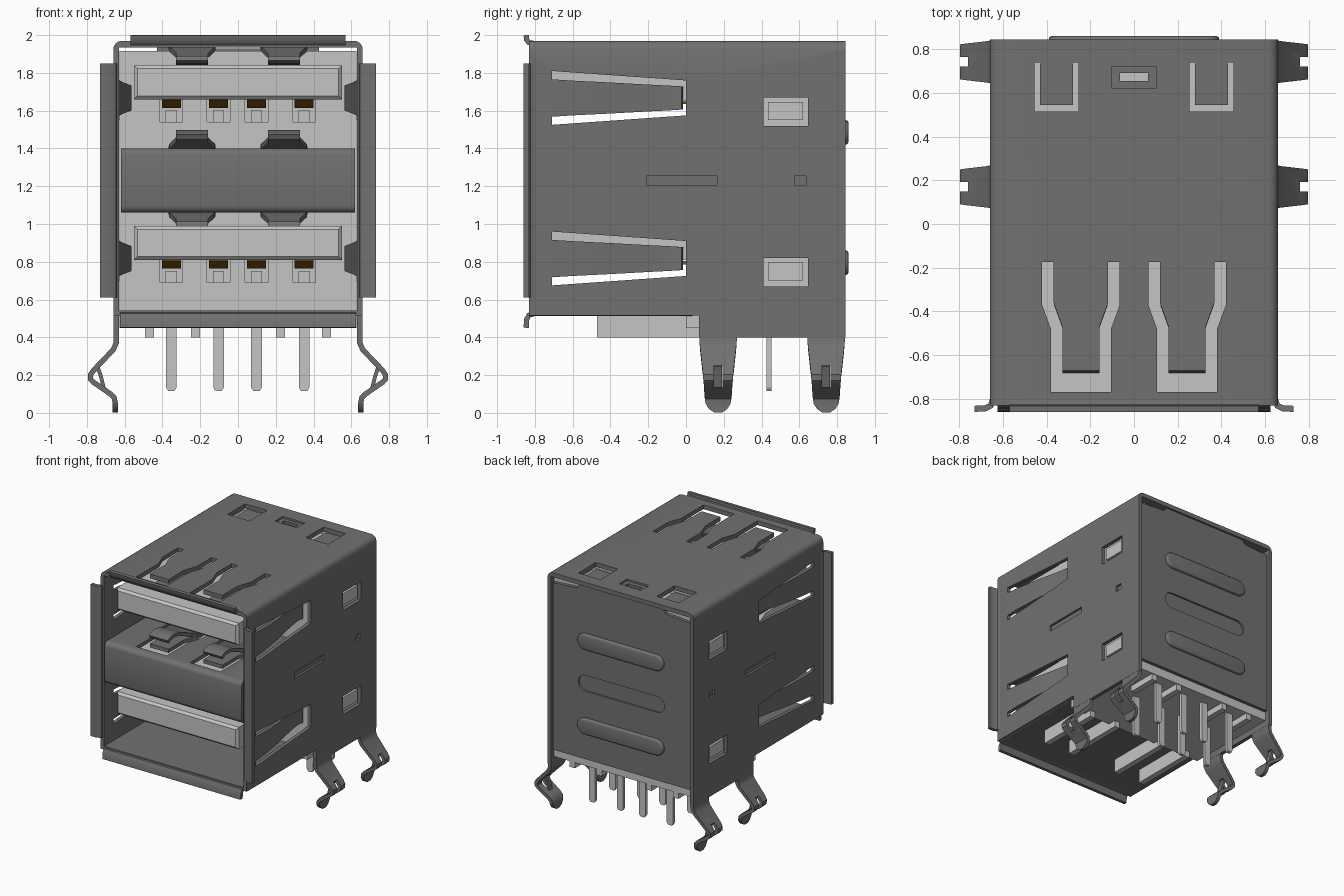
import bpy, bmesh, math
from mathutils import Vector

if "Cube" in bpy.data.objects:
    bpy.data.objects.remove(bpy.data.objects["Cube"], do_unlink=True)


def material(name, rgb):
    m = bpy.data.materials.new(name)
    m.use_nodes = True
    m.diffuse_color = (*rgb, 1)
    m.node_tree.nodes["Principled BSDF"].inputs["Base Color"].default_value = (*rgb, 1)
    return m


METAL = material("dark grey metal", (0.165, 0.165, 0.165))
LIGHT = material("light grey plastic", (0.56, 0.56, 0.56))
GOLD = material("gold contact", (0.26, 0.10, 0.006))


def make(name, bm, mat):
    bmesh.ops.recalc_face_normals(bm, faces=bm.faces)
    me = bpy.data.meshes.new(name)
    bm.to_mesh(me)
    bm.free()
    ob = bpy.data.objects.new(name, me)
    bpy.context.collection.objects.link(ob)
    if mat:
        me.materials.append(mat)
    return ob


def apply_mod(ob, mod):
    bpy.context.view_layer.objects.active = ob
    bpy.ops.object.modifier_apply(modifier=mod.name)


def smooth(ob):
    bpy.ops.object.select_all(action='DESELECT')
    ob.select_set(True)
    bpy.context.view_layer.objects.active = ob
    bpy.ops.object.shade_smooth_by_angle(angle=math.radians(35))


def prism(name, poly, axis, lo, hi, mat=None):
    """Extrude a 2D outline along one axis."""
    put = {'x': lambda u, v, w: (w, u, v), 'y': lambda u, v, w: (u, w, v),
           'z': lambda u, v, w: (u, v, w)}[axis]
    bm = bmesh.new()
    a = [bm.verts.new(put(u, v, lo)) for u, v in poly]
    b = [bm.verts.new(put(u, v, hi)) for u, v in poly]
    bm.faces.new(a)
    bm.faces.new(b[::-1])
    n = len(poly)
    for i in range(n):
        bm.faces.new((a[i], a[(i + 1) % n], b[(i + 1) % n], b[i]))
    return make(name, bm, mat)


def box(name, x, y, z, mat=None):
    return prism(name, [(x[0], y[0]), (x[1], y[0]), (x[1], y[1]), (x[0], y[1])], 'z', z[0], z[1], mat)


def bevel(ob, width, rule=lambda a, b: True, segments=3):
    bm = bmesh.new()
    bm.from_mesh(ob.data)
    edges = [e for e in bm.edges if rule(e.verts[0].co, e.verts[1].co)]
    bmesh.ops.bevel(bm, geom=edges, offset=width, segments=segments, profile=0.5, affect='EDGES')
    bm.to_mesh(ob.data)
    bm.free()
    smooth(ob)


def cut(ob, *cutters):
    for c in cutters:
        c.hide_render = True
        m = ob.modifiers.new("cut", 'BOOLEAN')
        m.operation, m.solver, m.object = 'DIFFERENCE', 'EXACT', c
        apply_mod(ob, m)
        bpy.data.objects.remove(c, do_unlink=True)


def ribbon(name, rows, mat=METAL, thick=0.028):
    """Bent sheet strip: rows of (centre, half width vector)."""
    bm = bmesh.new()
    prev = None
    for c, h in rows:
        c, h = Vector(c), Vector(h)
        cur = (bm.verts.new(c - h), bm.verts.new(c + h))
        if prev:
            bm.faces.new((prev[0], prev[1], cur[1], cur[0]))
        prev = cur
    ob = make(name, bm, mat)
    m = ob.modifiers.new("sheet", 'SOLIDIFY')
    m.thickness, m.offset = thick, 0
    apply_mod(ob, m)
    smooth(ob)
    return ob


def springs(plate, z, d, label):
    """Cut a pair of U slots in a plate and add bent spring tongues."""
    left = [(-.1375, -.77), (-.1375, -.48), (-.1775, -.37), (-.1775, -.175),
            (-.125, -.175), (-.125, -.36), (-.085, -.47), (-.085, -.67)]
    outline = left + [(-x, y) for x, y in reversed(left)]
    path = [(-.16, 0, .125), (-.27, .005, .125), (-.37, .025, .122), (-.47, .06, .085),
            (-.54, .088, .085), (-.60, .098, .085), (-.64, .092, .085), (-.675, .075, .085)]
    for s in (-1, 1):
        cx = s * .243
        cut(plate, prism("slot", [(cx + x, y) for x, y in outline], 'z', z - .06, z + .06))
        ribbon(label, [((cx, y, z + d * dz), (w, 0, 0)) for y, dz, w in path])


# Folded outer shell: top and sides, open front, back and bottom
shell = box("outer_shell", (-.66, .66), (-.83, .845), (.40, 1.97), METAL)
bevel(shell, .045, lambda a, b: a.z > 1.9 and b.z > 1.9 and abs(a.x - b.x) < .01, 4)
cut(shell, box("c", (-.63, .63), (-1, 1), (.2, 1.935)),
    box("c", (-1, 1), (-1, .07), (.2, .515)))
for dz in (0, -.85):
    cut(shell,
        prism("c", [(-.71, 1.525 + dz), (0, 1.575 + dz), (0, 1.76 + dz), (-.71, 1.81 + dz)], 'x', -1, 1),
        box("c", (-1, 1), (.41, .645), (1.52 + dz, 1.67 + dz)))
for s in (-1, 1):
    x = sorted((s * .642, s * .8))
    cut(shell, box("c", x, (-.21, .165), (1.205, 1.255)), box("c", x, (.575, .635), (1.205, 1.255)),
        box("c", sorted((s * .255, s * .455)), (.515, .74), (1.8, 2.1)))
    box("window_tab_top", sorted((s * .28, s * .43)), (.545, .735), (1.89, 1.935), METAL)
cut(shell, box("c", (-.1, .1), (.62, .72), (1.955, 2.1)), box("c", (-.065, .065), (.655, .69), (1.8, 2.1)))
springs(shell, 1.953, -1, "top_spring")
smooth(shell)

# Bottom sheet and flared lips around the opening
floor = box("bottom_sheet", (-.65, .65), (-.83, .035), (.512, .542), METAL)
bevel(floor, .02, lambda a, b: a.z < .52 and b.z < .52 and abs(a.x - b.x) < .01)
lip = [(-.80, 0), (-.832, .006), (-.844, .02), (-.846, .045)]
ribbon("top_lip", [((0, y, 1.955 + d), (.57, 0, 0)) for y, d in lip])
ribbon("bottom_lip", [((0, y, .527 - d * 1.7), (.625, 0, 0)) for y, d in lip])
for s in (-1, 1):
    ribbon("side_lip", [((s * (.645 + d * 1.9), y, 1.23), (0, 0, .62)) for y, d in lip])

# Side springs, one per port on each side
for s in (-1, 1):
    for dz in (0, -.85):
        ribbon("side_spring", [((s * x, y, 1.667 + dz), (0, 0, h)) for y, x, h in
                               [(-.725, .645, .10), (-.6, .64, .092), (-.4, .62, .082), (-.2, .59, .071),
                                (-.1, .578, .066), (-.05, .58, .063), (-.02, .59, .06)]])

# Sprung mounting legs
for s in (-1, 1):
    for cy in (.17, .742):
        path = [(.645, .44, .102), (.645, .37, .098), (.66, .335, .095), (.765, .225, .083),
                (.782, .2, .08), (.78, .178, .078), (.765, .162, .076), (.675, .1, .072),
                (.655, .08, .07), (.65, .05, .066), (.65, .02, .048), (.65, .002, .02)]
        leg = ribbon("mounting_leg", [((s * x, cy, z), (0, h, 0)) for x, z, h in path])
        cut(leg, box("c", sorted((s * .70, s * .9)), (cy - .022, cy + .022), (.135, .25)))
        smooth(leg)
        ribbon("leg_brace", [((s * x, cy, z), (0, .021, 0)) for x, z in
                             [(.745, .25), (.725, .19), (.71, .13)]], thick=.02)

# Back cover with two raised ribs and one sunken rib
half = [(.62, .52), (.62, 1.885), (.40, 1.9), (.38, 1.93)]
back = prism("back_cover", half + [(-x, z) for x, z in reversed(half)], 'y', .808, .835, METAL)


def capsule(name, z, lo, hi, mat=None):
    pts = []
    for s in (1, -1):
        for i in range(9):
            a = math.radians(-90 + i * 22.5)
            pts.append((s * (.325 + .065 * math.cos(a)), z + s * .065 * math.sin(a)))
    return prism(name, pts, 'y', lo, hi, mat)


cut(back, capsule("c", 1.14, .82, .9))
for z in (1.485, .795):
    rib = capsule("raised_rib", z, .82, .86, METAL)
    bevel(rib, .015, lambda a, b: a.y > .85 and b.y > .85)

# Divider between the two ports, with a plastic core
divider = box("port_divider", (-.62, .62), (-.84, .02), (1.06, 1.40), METAL)
bevel(divider, .035, lambda a, b: a.y < -.8 and b.y < -.8 and abs(a.z - b.z) < .01)
cut(divider, box("c", (-1, 1), (-.81, .1), (1.09, 1.37)))
springs(divider, 1.385, 1, "divider_top_spring")
springs(divider, 1.075, -1, "divider_bottom_spring")
smooth(divider)
box("divider_core", (-.6, .6), (-.78, .02), (1.12, 1.34), LIGHT)

# Plastic housing, tongues, contacts and side tabs
housing = box("housing", (-.628, .628), (.0, .806), (.45, 1.915), LIGHT)
cut(housing, box("c", (-.5, .5), (.5, .78), (1.89, 2)))
XS = (-.353, -.103, .098, .35)
for dz in (0, -.85):
    for x in XS:
        cut(housing, box("c", (x - .06, x + .06), (-.1, .2), (1.54 + dz, 1.67 + dz)))
        box("contact_base", (x - .03, x + .03), (.02, .21), (1.53 + dz, 1.6 + dz), LIGHT)
        ribbon("contact", [((x, y, z + dz), (.05, 0, 0)) for y, z in
                           [(-.72, 1.665), (-.62, 1.645), (-.5, 1.625), (-.4, 1.64), (0, 1.645), (.19, 1.63)]],
               GOLD, .02)
    tongue = box("port_tongue", (-.55, .55), (-.79, .02), (1.66 + dz, 1.84 + dz), LIGHT)
    bevel(tongue, .018, lambda a, b: a.y < -.7 and b.y < -.7, 1)
    for s in (-1, 1):
        box("side_tab", sorted((s * .62, s * .645)), (.435, .62), (1.55 + dz, 1.645 + dz), LIGHT)

# Standoff rails under the housing
for x in (-.468, -.225, .225, .468):
    box("standoff_rail", (x - .024, x + .024), (-.47, .07), (.40, .515), LIGHT)
    box("rear_standoff", (x - .024, x + .024), (.55, .80), (.40, .46), LIGHT)
box("housing_foot", (-.628, .628), (.03, .07), (.45, .55), LIGHT)

# Two rows of solder pins with tapered tips
for x in XS:
    for y in (.44, .70):
        prism("solder_pin", [(x - .028, .47), (x - .028, .135), (x - .016, .115), (x + .016, .115),
                             (x + .028, .135), (x + .028, .47)], 'y', y - .013, y + .013, LIGHT)
